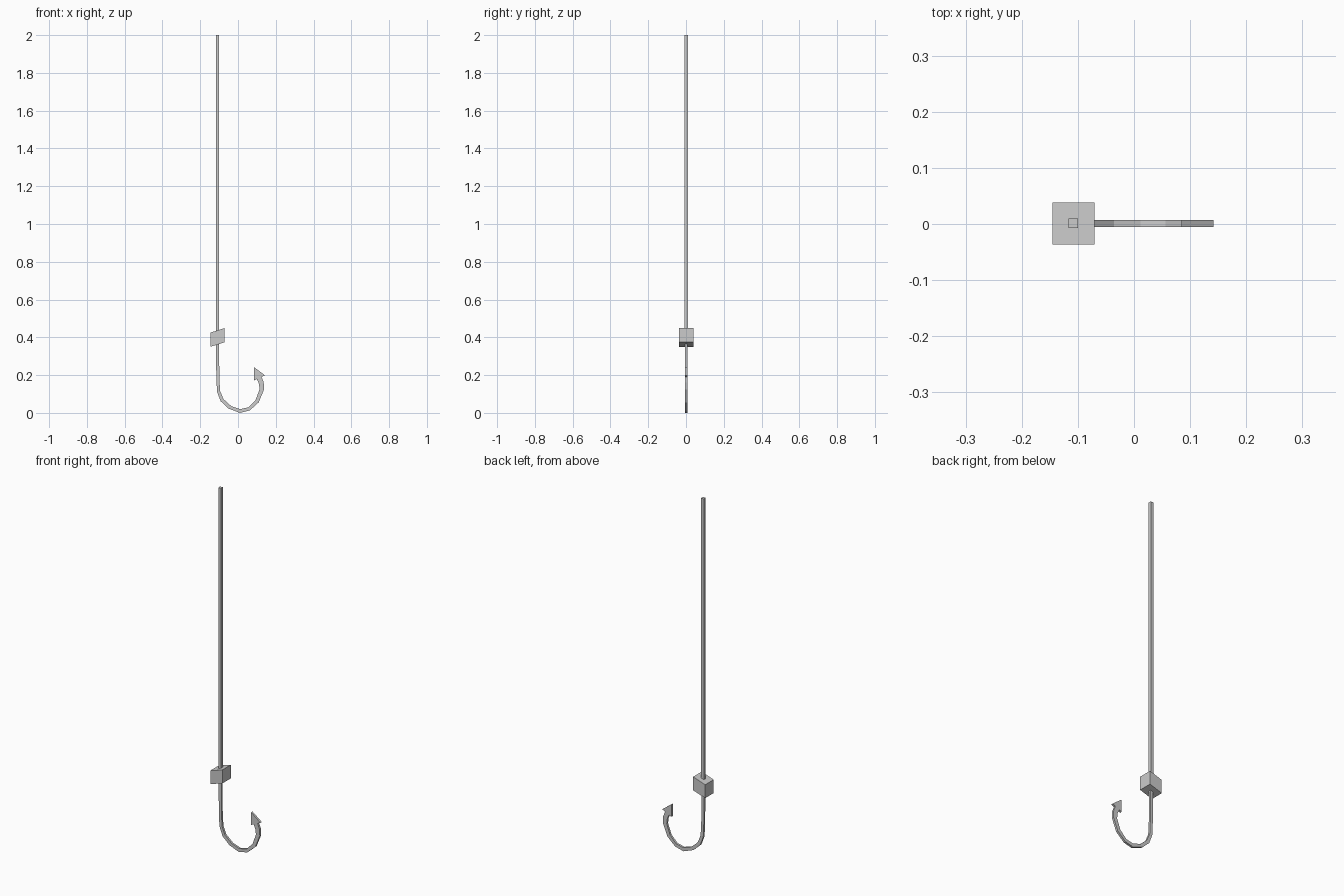
import bpy, bmesh

if "Cube" in bpy.data.objects:
    bpy.data.objects.remove(bpy.data.objects["Cube"])

CY = 0.001   # shared centre line in y
SX = -0.108  # x of the rod


def plate(name, points, depth):
    """Extrude an x-z outline along y, centred on the rod."""
    bm = bmesh.new()
    face = bm.faces.new([bm.verts.new((x, CY - depth / 2, z)) for x, z in points])
    ext = bmesh.ops.extrude_face_region(bm, geom=[face])
    bmesh.ops.translate(bm, vec=(0, depth, 0),
                        verts=[v for v in ext["geom"] if isinstance(v, bmesh.types.BMVert)])
    bmesh.ops.recalc_face_normals(bm, faces=bm.faces)
    mesh = bpy.data.meshes.new(name)
    bm.to_mesh(mesh)
    bm.free()
    obj = bpy.data.objects.new(name, mesh)
    bpy.context.collection.objects.link(obj)
    return obj


# straight square line
R = 0.0085
plate("line_rod", [(SX - R, 0.40), (SX + R, 0.40), (SX + R, 2.0), (SX - R, 2.0)], 2 * R)

# sheared block at the top of the hook
H = 0.0375
plate("weight_block", [(SX - H, 0.350), (SX + H, 0.374), (SX + H, 0.449), (SX - H, 0.425)], 2 * H)

# bent hook: outer and inner edge of the bend
outer = [(-0.116, 0.40), (-0.115, 0.195), (-0.111, 0.112), (-0.092, 0.062), (-0.050, 0.023),
         (0.010, 0.0), (0.062, 0.013), (0.110, 0.056), (0.138, 0.125), (0.136, 0.162), (0.122, 0.197)]
inner = [(-0.100, 0.40), (-0.099, 0.195), (-0.095, 0.117), (-0.077, 0.073), (-0.036, 0.036),
         (0.012, 0.020), (0.056, 0.030), (0.093, 0.068), (0.114, 0.125), (0.111, 0.154), (0.097, 0.186)]
plate("hook_bend", outer + inner[::-1], 0.012)

# barbed tip
plate("hook_barb", [(0.085, 0.172), (0.142, 0.199), (0.085, 0.242)], 0.012)
